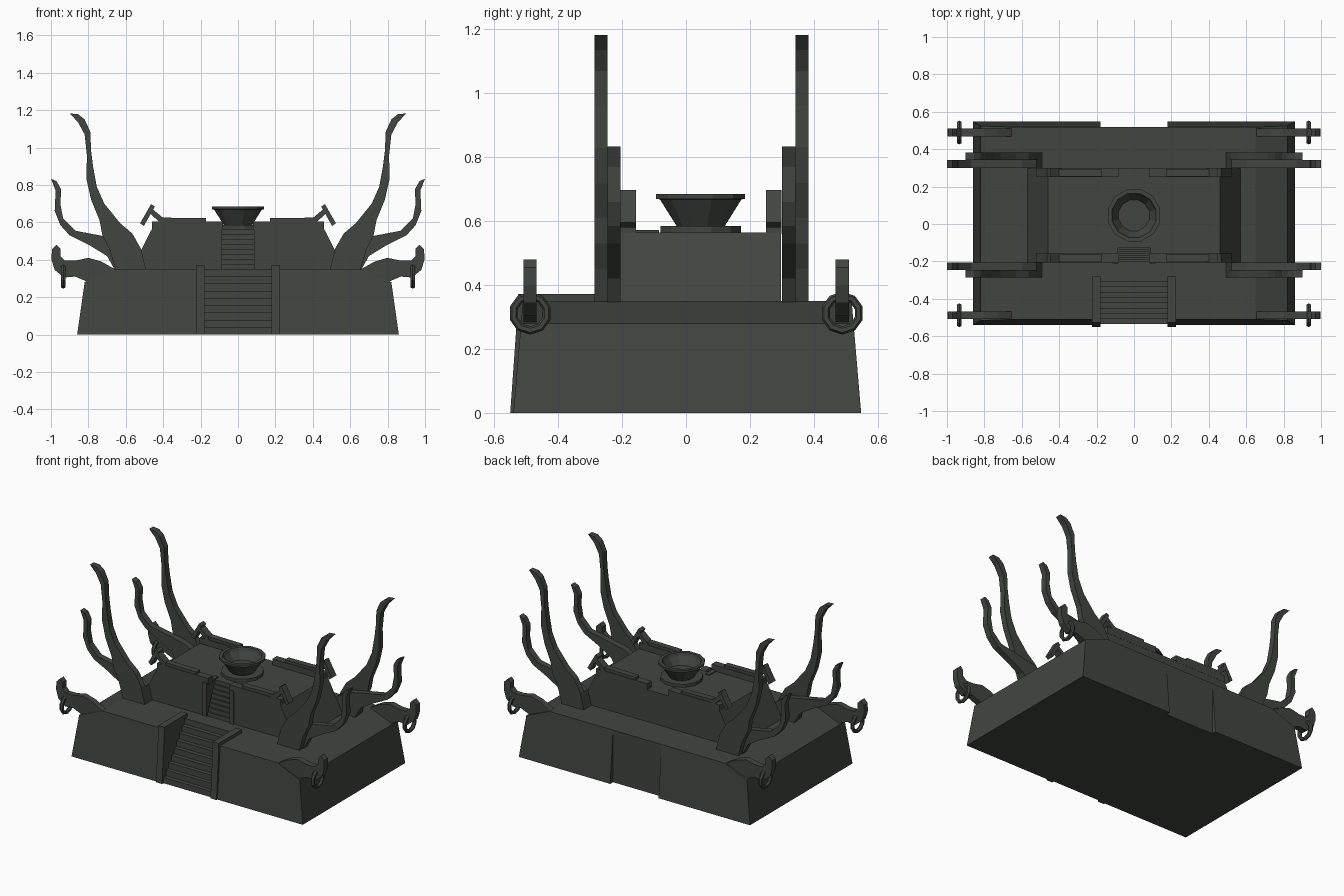
import bpy, bmesh, math

if "Cube" in bpy.data.objects:
    bpy.data.objects.remove(bpy.data.objects["Cube"])

stone = bpy.data.materials.new("dark green stone")
stone.diffuse_color = (0.052, 0.061, 0.051, 1)
stone.use_nodes = True
stone.node_tree.nodes["Principled BSDF"].inputs["Base Color"].default_value = stone.diffuse_color


def finish(name, bm, mirror=False):
    bmesh.ops.recalc_face_normals(bm, faces=bm.faces[:])
    me = bpy.data.meshes.new(name)
    bm.to_mesh(me)
    bm.free()
    me.materials.append(stone)
    ob = bpy.data.objects.new(name, me)
    bpy.context.collection.objects.link(ob)
    if mirror:
        ob.modifiers.new("mirror_x", 'MIRROR').merge_threshold = 0.0001
    return ob


def plate(name, pts, y0, y1, taper=0.0, mirror=True):
    """Extrude an x-z outline along y; taper leans front and back inward with height."""
    bm = bmesh.new()
    a = [bm.verts.new((x, y0 + taper * z, z)) for x, z in pts]
    b = [bm.verts.new((x, y1 - taper * z, z)) for x, z in pts]
    n = len(pts)
    bm.faces.new(a)
    bm.faces.new(b)
    for i in range(n):
        j = (i + 1) % n
        bm.faces.new((a[i], a[j], b[j], b[i]))
    return finish(name, bm, mirror)


def side_profile(name, pts, x0, x1, mirror=False):
    """Extrude a y-z outline along x."""
    bm = bmesh.new()
    a = [bm.verts.new((x0, y, z)) for y, z in pts]
    b = [bm.verts.new((x1, y, z)) for y, z in pts]
    n = len(pts)
    bm.faces.new(a)
    bm.faces.new(b)
    for i in range(n):
        j = (i + 1) % n
        bm.faces.new((a[i], a[j], b[j], b[i]))
    return finish(name, bm, mirror)


def stairs(name, half, y0, y1, z0, z1, back, count):
    pts = [(back, z0), (y0, z0)]
    for i in range(count):
        y = y0 + (y1 - y0) * i / (count - 1)
        if i:
            pts.append((y, z0 + (z1 - z0) * i / count))
        pts.append((y, z0 + (z1 - z0) * (i + 1) / count))
    pts.append((back, z1))
    side_profile(name, pts, -half, half)


def lathe(name, prof, cy, sides):
    bm = bmesh.new()
    rings = []
    for r, z in prof:
        rings.append([bm.verts.new((r * math.cos(math.tau * (k + .5) / sides),
                                    cy + r * math.sin(math.tau * (k + .5) / sides), z))
                      for k in range(sides)])
    for p, q in zip(rings, rings[1:]):
        for k in range(sides):
            m = (k + 1) % sides
            bm.faces.new((p[k], p[m], q[m], q[k]))
    bm.faces.new(rings[0])
    bm.faces.new(rings[-1])
    finish(name, bm)


# Lower platform: two halves with a recessed staircase between
plate("lower_platform", [(.18, 0), (.86, 0), (.82, .28), (.65, .35), (.18, .35)],
      -.54, .548, .085)
stairs("lower_steps", .18, -.535, -.31, 0, .35, .518, 9)
side_profile("lower_stair_rail", [(-.55, 0), (-.526, .335), (-.526, .372), (-.28, .372), (-.28, 0)],
             .18, .225, True)

# Upper platform with its own recessed steps
plate("upper_platform", [(.085, .35), (.57, .35), (.46, .565), (.085, .565)], -.205, .298)
stairs("upper_steps", .085, -.203, -.125, .35, .565, .298, 8)
side_profile("upper_stair_rail", [(-.212, .35), (-.212, .572), (-.085, .572), (-.085, .35)],
             .085, .115, True)

# Horn outlines (right side, mirrored to the left)
big_horn = [(.487, .33), (.52, .46), (.565, .54), (.63, .595), (.715, .70), (.755, .79),
            (.775, .90), (.785, .98), (.79, 1.085), (.82, 1.15), (.855, 1.178), (.90, 1.182),
            (.855, 1.135), (.82, 1.07), (.808, .96), (.81, .83), (.785, .72), (.74, .61),
            (.725, .53), (.685, .45), (.65, .33)]
small_horn = [(.487, .33), (.52, .45), (.60, .50), (.69, .52), (.765, .535), (.87, .555),
              (.935, .62), (.95, .70), (.945, .775), (.97, .82), (1.0, .833), (.975, .77),
              (.98, .66), (.95, .585), (.90, .53), (.79, .475), (.70, .42), (.65, .33)]
big_horn = [(x, z) for x, z in big_horn]
beast = [(.65, .345), (.73, .39), (.80, .41), (.87, .395), (.925, .395), (.95, .42), (.95, .46),
         (.97, .48), (.995, .455), (.997, .40), (.98, .345), (.93, .305), (.87, .31),
         (.80, .28), (.69, .30)]

for side, big, small, head, rail in (
        ("front", (-.287, -.246), (-.246, -.205), (-.508, -.467), (-.205, -.157)),
        ("back", (.342, .383), (.300, .342), (.468, .51), (.25, .299))):
    plate(side + "_tall_horn", big_horn, *big)
    plate(side + "_short_horn", small_horn, *small)
    plate(side + "_beast_head", beast, *head)

    # Balustrade: low kerb, top bar and forked end
    plate(side + "_kerb", [(.08, .56), (.46, .56), (.46, .605), (.08, .605)], *rail)
    plate(side + "_top_bar", [(.17, .60), (.42, .60), (.40, .625), (.17, .622)],
          rail[0] + .004, rail[1] - .004)
    plate(side + "_rail_arm", [(.39, .605), (.425, .605), (.482, .66), (.462, .675), (.40, .623)], *rail)
    plate(side + "_rail_fork", [(.445, .685), (.465, .697), (.523, .595), (.503, .580)], *rail)

    # Hanging ring through the head, facing sideways
    bm = bmesh.new()
    cy, N, M = sum(head) / 2, 10, 6
    v = []
    for i in range(N):
        t = math.tau * (i + .5) / N
        row = []
        for j in range(M):
            p = math.tau * j / M
            r = .054 + .013 * math.cos(p)
            row.append(bm.verts.new((.934 + .013 * math.sin(p), cy + r * math.cos(t),
                                     .312 + r * math.sin(t))))
        v.append(row)
    for i in range(N):
        for j in range(M):
            k, l = (i + 1) % N, (j + 1) % M
            bm.faces.new((v[i][j], v[k][j], v[k][l], v[i][l]))
    finish(side + "_ring", bm, True)

# Fire bowl on a round plinth
lathe("bowl_plinth", [(.131, .56), (.131, .585)], .046, 12)
lathe("fire_bowl", [(.075, .58), (.132, .668), (.144, .670), (.144, .685), (.122, .685),
                    (.116, .665), (.085, .615)], .046, 12)
